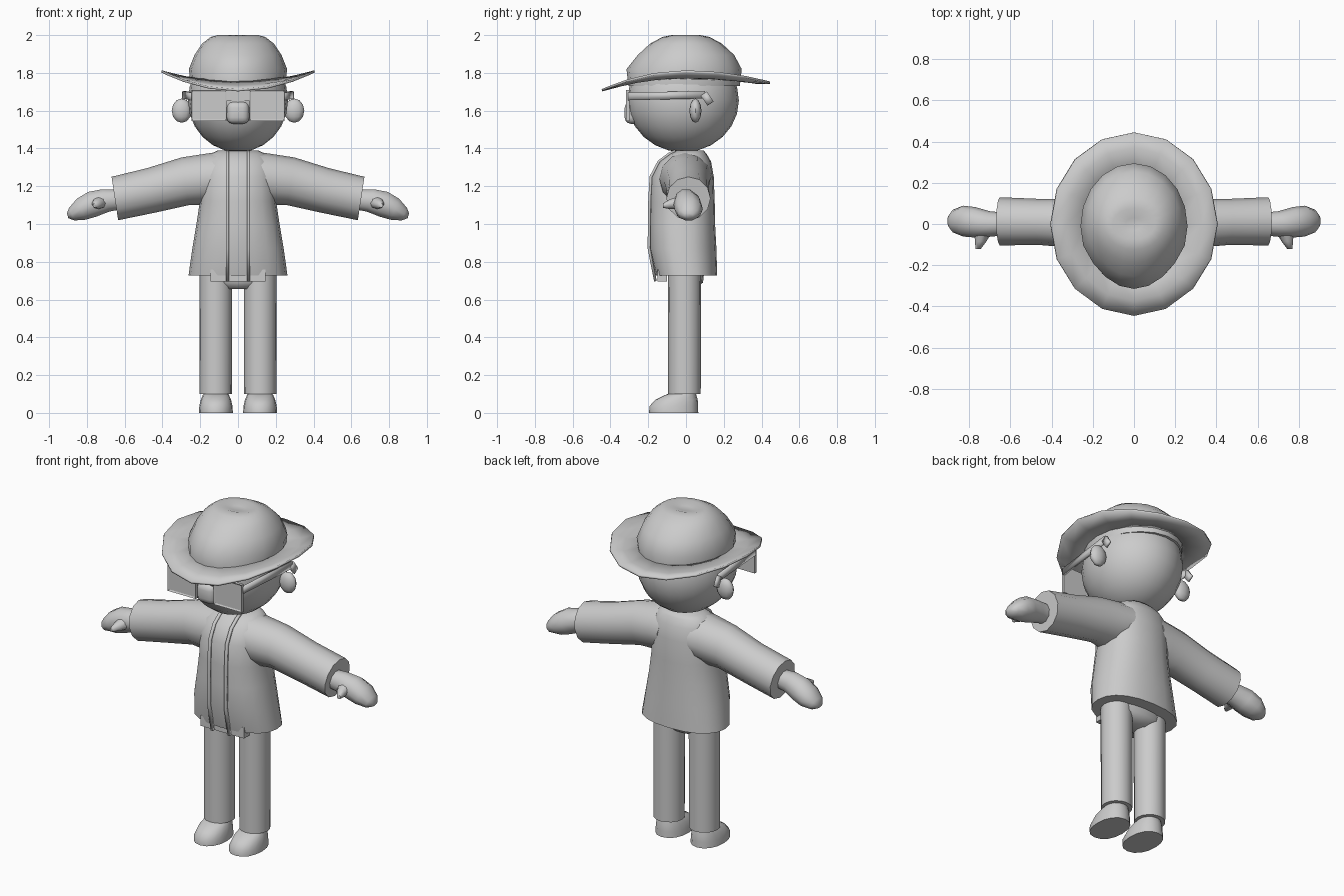
import bpy, bmesh, math
from mathutils import Vector

cube = bpy.data.objects.get("Cube")
if cube:
    bpy.data.objects.remove(cube, do_unlink=True)

grey = bpy.data.materials.new("plain_grey")
grey.use_nodes = True
COLOUR = (0.6, 0.6, 0.6, 1)
grey.diffuse_color = COLOUR
grey.node_tree.nodes["Principled BSDF"].inputs["Base Color"].default_value = COLOUR


def finish(name, bm, angle=40):
    """Turn a bmesh into a named, shaded object."""
    bmesh.ops.recalc_face_normals(bm, faces=bm.faces)
    mesh = bpy.data.meshes.new(name)
    bm.to_mesh(mesh)
    bm.free()
    mesh.materials.append(grey)
    ob = bpy.data.objects.new(name, mesh)
    bpy.context.collection.objects.link(ob)
    bpy.ops.object.select_all(action='DESELECT')
    ob.select_set(True)
    bpy.context.view_layer.objects.active = ob
    bpy.ops.object.shade_smooth_by_angle(angle=math.radians(angle))
    return ob


def loft(name, rings, n=16, power=2.0, angle=40):
    """Skin rings given as (centre, u half axis, v half axis), with end caps."""
    bm = bmesh.new()
    loops = []
    for c, u, v in rings:
        loop = []
        for i in range(n):
            t = math.tau * i / n
            a, b = (math.copysign(abs(k) ** (2 / power), k) for k in (math.cos(t), math.sin(t)))
            loop.append(bm.verts.new(Vector(c) + Vector(u) * a + Vector(v) * b))
        loops.append(loop)
    for lo, hi in zip(loops, loops[1:]):
        for i in range(n):
            j = (i + 1) % n
            bm.faces.new((lo[i], lo[j], hi[j], hi[i]))
    bm.faces.new(loops[0])
    bm.faces.new(loops[-1])
    return finish(name, bm, angle)


def upright(name, rows, x=0, **kw):
    """Loft up z from rows of (z, centre y, x radius, y radius)."""
    return loft(name, [((x, y, z), (rx, 0, 0), (0, ry, 0)) for z, y, rx, ry in rows], **kw)


def sideways(name, s, rows, **kw):
    """Loft out along x from rows of (x, y, z, y radius, z radius, lean)."""
    return loft(name, [((s * x, y, z), (0, ry, 0), (s * lean, 0, rz))
                       for x, y, z, ry, rz, lean in rows], **kw)


def ellipsoid(name, centre, radii, seg=24):
    bm = bmesh.new()
    bmesh.ops.create_uvsphere(bm, u_segments=seg, v_segments=seg // 2, radius=1)
    bmesh.ops.scale(bm, vec=radii, verts=bm.verts)
    bmesh.ops.translate(bm, vec=centre, verts=bm.verts)
    return finish(name, bm)


def ribbon(name, path, half, width_axis):
    """Sweep a flat strip of quads along a path, then thicken it."""
    bm = bmesh.new()
    w = Vector(width_axis) * half
    rows = [(bm.verts.new(Vector(p) - w), bm.verts.new(Vector(p) + w)) for p in path]
    for a, b in zip(rows, rows[1:]):
        bm.faces.new((a[0], a[1], b[1], b[0]))
    ob = finish(name, bm)
    mod = ob.modifiers.new("thickness", 'SOLIDIFY')
    mod.thickness, mod.offset = 0.014, 0
    return ob


def box(name, lo, hi, rim=0, bevel=0):
    bm = bmesh.new()
    lo, hi = Vector(lo), Vector(hi)
    bmesh.ops.create_cube(bm, size=1)
    bmesh.ops.scale(bm, vec=hi - lo, verts=bm.verts)
    bmesh.ops.translate(bm, vec=(lo + hi) / 2, verts=bm.verts)
    if rim:
        bm.normal_update()
        front = [f for f in bm.faces if f.normal.y < -0.5]
        bmesh.ops.inset_region(bm, faces=front, thickness=rim, depth=-0.005)
    if bevel:
        bmesh.ops.bevel(bm, geom=bm.edges[:], offset=bevel, segments=3,
                        profile=0.5, affect='EDGES')
    return finish(name, bm, 60 if bevel else 30)


# Head, nose
ellipsoid("head", (0, -0.015, 1.655), (0.265, 0.295, 0.275))
box("nose", (-0.06, -0.325, 1.53), (0.06, -0.22, 1.65), bevel=0.035)

# Hat crown with a sunken top
crown = upright("hat_crown", [
    (1.73, -0.01, 0.25, 0.295), (1.82, -0.01, 0.26, 0.305), (1.895, 0, 0.23, 0.255),
    (1.955, 0, 0.19, 0.19), (1.99, 0, 0.145, 0.125), (2.0, 0, 0.105, 0.075),
    (1.985, 0, 0.04, 0.03)], n=20, angle=70)
for v in crown.data.vertices:
    # Pinch the front of the crown
    if v.co.y < -0.1 and v.co.z > 1.75:
        v.co.x *= 1 + 0.6 * (v.co.y + 0.1)

# Hat brim, turned up at the sides and dipping at front and back
bm = bmesh.new()
N = 16
rings = [[], [], []]
for i in range(N):
    t = math.tau * i / N
    c, s = math.cos(t), math.sin(t)
    dip = s * s * (0.1 if s < 0 else 0.06)
    for ring, rx, ry, z in zip(rings, (0.235, 0.33, 0.405), (0.27, 0.37, 0.445),
                               (1.772 - dip * 0.1, 1.778 - dip * 0.5, 1.808 - dip)):
        ring.append(bm.verts.new((rx * c, ry * s, z)))
for a, b in zip(rings, rings[1:]):
    for i in range(N):
        j = (i + 1) % N
        bm.faces.new((a[i], b[i], b[j], a[j]))
brim = finish("hat_brim", bm)
mod = brim.modifiers.new("thickness", 'SOLIDIFY')
mod.thickness, mod.offset = 0.012, 0

# Jacket body
body = [(0.727, 0.002, 0.262, 0.163), (0.87, -0.017, 0.242, 0.178), (1.0, -0.02, 0.22, 0.174),
        (1.12, -0.02, 0.202, 0.172), (1.25, -0.019, 0.2, 0.166), (1.33, -0.005, 0.18, 0.138),
        (1.37, 0.01, 0.15, 0.1), (1.388, 0.02, 0.11, 0.075)]
upright("jacket_body", body, power=2.3, n=20, angle=60)
# Shirt hem showing below the jacket
box("shirt_hem", (-0.145, -0.15, 0.695), (0.145, -0.1, 0.76))

# Trouser seat
upright("trouser_seat", [(0.655, -0.008, 0.08, 0.06), (0.69, 0, 0.19, 0.09),
                         (0.78, 0, 0.2, 0.1)], angle=60)
# Glasses bridge
box("glasses_bridge", (-0.065, -0.312, 1.65), (0.065, -0.3, 1.71))

for side, s in (("left", 1), ("right", -1)):
    # Jacket opening edge
    ribbon(side + "_jacket_edge",
           [(s * 0.056, y - ry - 0.001, z - (0.03 if z < 0.73 else 0)) for z, y, rx, ry in body],
           0.008, (1, 0, 0))
    # Sleeve and hand
    sideways(side + "_sleeve", s, [
        (0.1, -0.005, 1.25, 0.14, 0.13, -0.02), (0.17, -0.005, 1.238, 0.135, 0.138, -0.025),
        (0.28, 0.003, 1.226, 0.12, 0.126, 0.02), (0.46, 0.01, 1.178, 0.112, 0.118, 0.02),
        (0.652, 0.013, 1.135, 0.117, 0.115, 0.0175)], n=12, angle=60)
    sideways(side + "_hand", s, [
        (0.63, 0, 1.13, 0.055, 0.055, 0.01), (0.7, 0, 1.125, 0.062, 0.062, 0.02),
        (0.77, 0.008, 1.105, 0.074, 0.068, 0.025), (0.83, 0.014, 1.078, 0.075, 0.058, 0.025),
        (0.88, 0.014, 1.052, 0.055, 0.035, 0.015), (0.902, 0.014, 1.044, 0.025, 0.014, 0.004)],
        n=10, angle=60)
    # Thumb
    loft(side + "_thumb", [
        ((s * 0.73, -0.03, 1.115), (s * 0.045, 0, 0), (0, 0, 0.035)),
        ((s * 0.745, -0.085, 1.105), (s * 0.028, 0, 0), (0, 0, 0.026)),
        ((s * 0.757, -0.122, 1.098), (s * 0.012, 0, 0), (0, 0, 0.012))], n=8, angle=60)
    # Trouser leg and shoe
    upright(side + "_leg", [(0.1, -0.008, 0.086, 0.086), (0.75, -0.008, 0.087, 0.088)],
            x=s * 0.1175)
    upright(side + "_shoe", [
        (0, -0.065, 0.09, 0.13), (0.035, -0.065, 0.088, 0.129), (0.07, -0.05, 0.08, 0.112),
        (0.093, -0.03, 0.07, 0.085), (0.11, -0.008, 0.06, 0.06)], x=s * 0.117, power=2.2, angle=60)
    # Ear
    ellipsoid(side + "_ear", (s * 0.298, 0.05, 1.6), (0.053, 0.032, 0.064), 12)
    # Lens plate and folded temple arm
    xs = sorted((s * 0.06, s * 0.247))
    box(side + "_lens", (xs[0], -0.318, 1.545), (xs[1], -0.3, 1.71), rim=0.012)
    ribbon(side + "_temple", [
        (s * 0.245, -0.305, 1.675), (s * 0.288, 0.1, 1.685)], 0.02, (0, 0, 1))
    ribbon(side + "_temple_tip", [
        (s * 0.288, 0.095, 1.69), (s * 0.292, 0.13, 1.638)], 0.02, (0, 0.83, 0.55))
